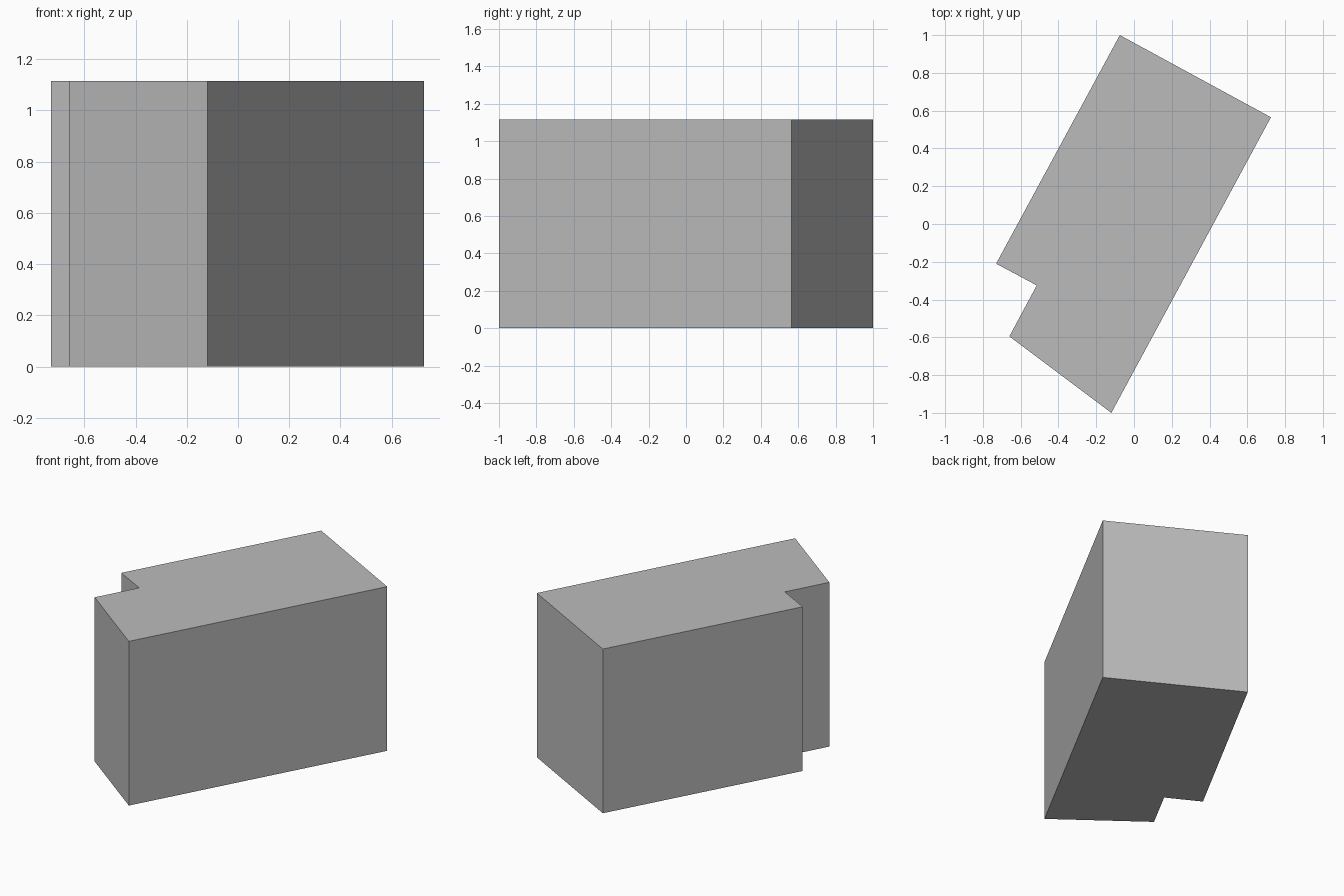
import bpy
import bmesh

cube = bpy.data.objects.get("Cube")
if cube:
    bpy.data.objects.remove(cube, do_unlink=True)

# Plain grey wall colour
grey = bpy.data.materials.new("plain_grey")
grey.use_nodes = True
colour = (0.5, 0.5, 0.5, 1)
grey.diffuse_color = colour
grey.node_tree.nodes["Principled BSDF"].inputs["Base Color"].default_value = colour

# Footprint with a notched corner and a slanted end, counter-clockwise
HEIGHT = 1.115
footprint = [(-0.12, -1.0), (0.725, 0.565), (-0.075, 1.0),
             (-0.73, -0.21), (-0.515, -0.325), (-0.66, -0.595)]

# Building block: extrude the footprint upwards
bm = bmesh.new()
base = bm.faces.new([bm.verts.new((x, y, 0)) for x, y in footprint])
walls = bmesh.ops.extrude_face_region(bm, geom=[base], use_keep_orig=True)
top = [v for v in walls["geom"] if isinstance(v, bmesh.types.BMVert)]
bmesh.ops.translate(bm, verts=top, vec=(0, 0, HEIGHT))
bmesh.ops.recalc_face_normals(bm, faces=bm.faces)

mesh = bpy.data.meshes.new("building_block")
bm.to_mesh(mesh)
bm.free()
mesh.materials.append(grey)
block = bpy.data.objects.new("building_block", mesh)
bpy.context.collection.objects.link(block)
